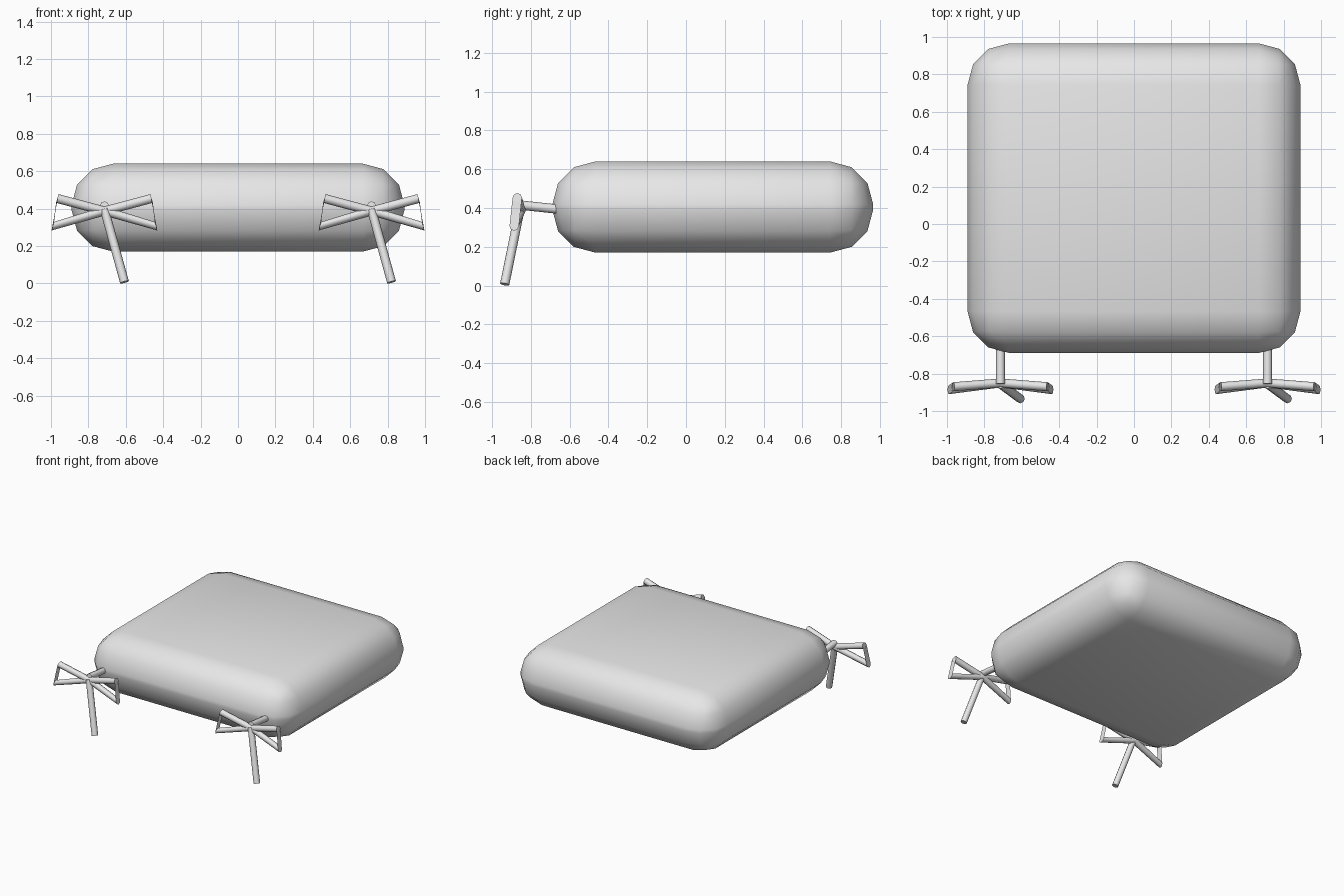
import bpy
import bmesh
import math
from mathutils import Vector

cube = bpy.data.objects.get("Cube")
if cube:
    bpy.data.objects.remove(cube, do_unlink=True)

# Single plain grey
grey = bpy.data.materials.new("plain grey")
grey.use_nodes = True
colour = (0.8, 0.8, 0.8, 1)
grey.diffuse_color = colour
grey.node_tree.nodes["Principled BSDF"].inputs["Base Color"].default_value = colour

SIDES = 8
RADIUS = 0.024


def add_object(name, bm, angle):
    bmesh.ops.recalc_face_normals(bm, faces=bm.faces[:])
    mesh = bpy.data.meshes.new(name)
    bm.to_mesh(mesh)
    bm.free()
    mesh.materials.append(grey)
    obj = bpy.data.objects.new(name, mesh)
    bpy.context.collection.objects.link(obj)
    bpy.ops.object.select_all(action="DESELECT")
    obj.select_set(True)
    bpy.context.view_layer.objects.active = obj
    bpy.ops.object.shade_smooth_by_angle(angle=math.radians(angle))
    return obj


def sweep(bm, stations):
    """Tube through (centre, ring normal) stations, capped at both ends."""
    rings = []
    for centre, normal in stations:
        n = Vector(normal).normalized()
        u = Vector((0, 1, 0)) if abs(n.y) < 0.8 else Vector((1, 0, 0))
        u = (u - n * u.dot(n)).normalized()
        v = n.cross(u)
        ring = []
        for i in range(SIDES):
            a = math.tau * i / SIDES
            offset = (u * math.cos(a) + v * math.sin(a)) * RADIUS
            ring.append(bm.verts.new(Vector(centre) + offset))
        rings.append(ring)
    for a, b in zip(rings, rings[1:]):
        for i in range(SIDES):
            j = (i + 1) % SIDES
            bm.faces.new((a[i], a[j], b[j], b[i]))
    bm.faces.new(rings[0])
    bm.faces.new(rings[-1])


def rod(bm, start, end):
    normal = Vector(end) - Vector(start)
    sweep(bm, [(start, normal), (end, normal)])


# Cushion: a thick slab with rounded edges
bm = bmesh.new()
bmesh.ops.create_cube(bm, size=1)
bmesh.ops.scale(bm, vec=(1.78, 1.655, 0.47), verts=bm.verts)
bmesh.ops.translate(bm, vec=(0, 0.138, 0.405), verts=bm.verts)
bmesh.ops.bevel(bm, geom=bm.edges[:], offset=0.222, segments=3,
                profile=0.5, affect="EDGES")
add_object("cushion", bm, 60)

# Tie bows: the same bow on each front corner, not mirrored
for side, x in (("right", -0.714), ("left", 0.714)):
    # Stem joining the cushion to the knot
    bm = bmesh.new()
    rod(bm, (x, -0.62, 0.39), (x, -0.855, 0.415))
    add_object(side + "_tie_stem", bm, 50)

    # Two open loops, each a rod out, a thin flattened end and a rod back
    for label, s in (("outer", 1), ("inner", -1)):
        bm = bmesh.new()
        upper = (x + s * 0.252, -0.87, 0.454)
        lower = (x + s * 0.276, -0.886, 0.306)
        tilt = (s, 0, 0.3)
        knot = (x, -0.85, 0.387)
        sweep(bm, [(knot, (s, 0, 0.25)), (upper, tilt),
                   (lower, (-s, 0, -0.3)), (knot, (-s, 0, 0.25))])
        add_object(f"{side}_bow_{label}_loop", bm, 50)

    # Loose hanging end
    bm = bmesh.new()
    rod(bm, (x, -0.856, 0.395), (x + 0.107, -0.935, 0.007))
    add_object(side + "_tie_tail", bm, 50)
